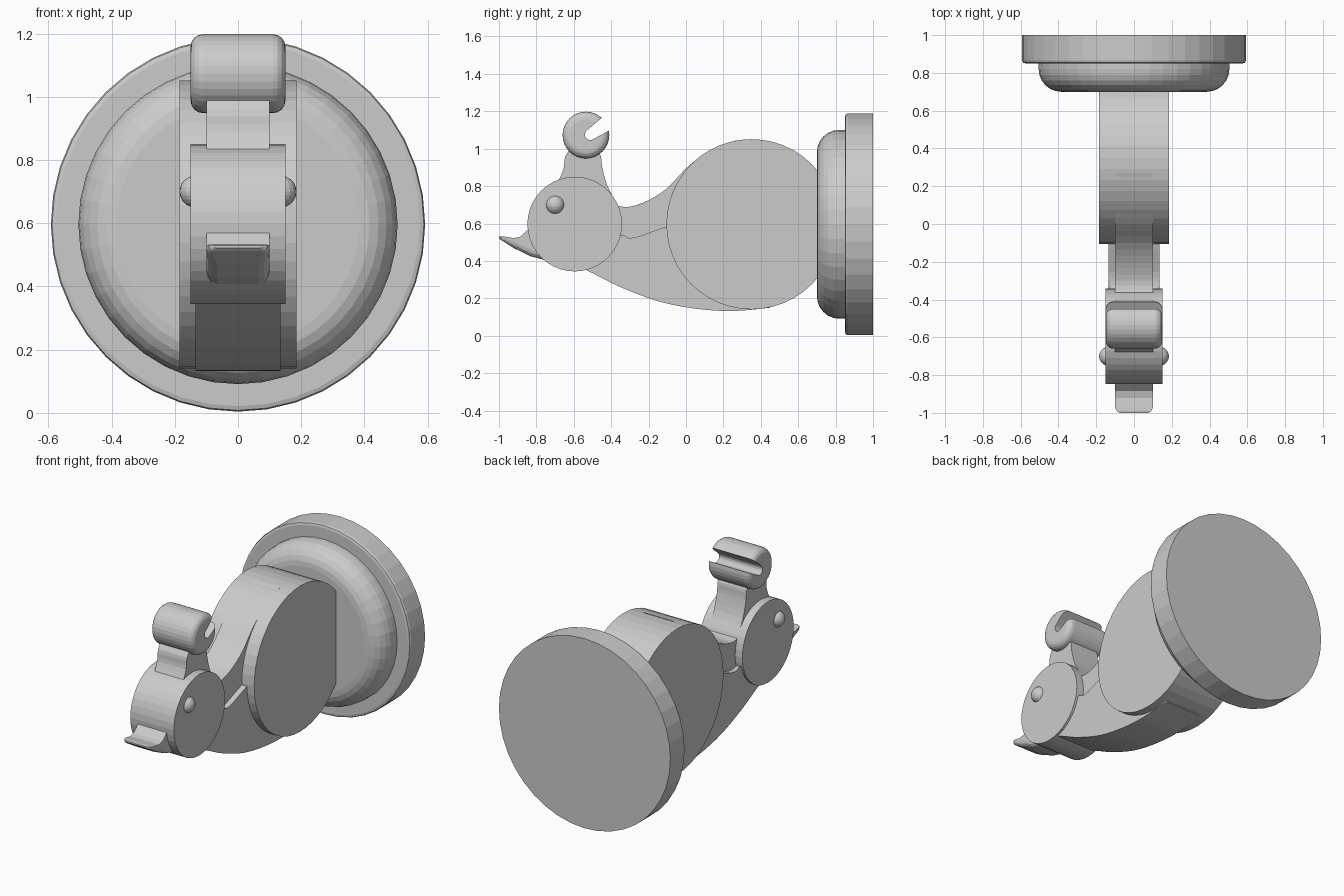
import bpy, bmesh
from math import sin, cos, pi, radians
from mathutils import Vector

if "Cube" in bpy.data.objects:
    bpy.data.objects.remove(bpy.data.objects["Cube"])


def finish(bm, name):
    bmesh.ops.recalc_face_normals(bm, faces=bm.faces)
    mesh = bpy.data.meshes.new(name)
    bm.to_mesh(mesh)
    bm.free()
    ob = bpy.data.objects.new(name, mesh)
    bpy.context.collection.objects.link(ob)
    return ob


def circle(cy, cz, r, n):
    return [(cy + r * cos(2 * pi * i / n), cz + r * sin(2 * pi * i / n)) for i in range(n)]


def smooth(pts, steps=4):
    # Catmull-Rom curve through the given side-view points
    p = [Vector(q) for q in [pts[0]] + pts + [pts[-1]]]
    out = []
    for a, b, c, d in zip(p, p[1:], p[2:], p[3:]):
        for i in range(steps):
            t = i / steps
            out.append(tuple(0.5 * (2 * b + (c - a) * t + (2 * a - 5 * b + 4 * c - d) * t * t
                                    + (3 * b - a - 3 * c + d) * t ** 3)))
    return out + [pts[-1]]


def prism(name, profile, half, bevel=0.0, segs=4):
    # side profile (y, z) extruded across x, with rounded rims
    bm = bmesh.new()
    rings = [[bm.verts.new((x, y, z)) for y, z in profile] for x in (-half, half)]
    caps = [bm.faces.new(r) for r in rings]
    n = len(profile)
    for i in range(n):
        j = (i + 1) % n
        bm.faces.new((rings[0][i], rings[0][j], rings[1][j], rings[1][i]))
    if bevel:
        rims = [e for f in caps for e in f.edges]
        bmesh.ops.bevel(bm, geom=rims, offset=bevel, segments=segs, profile=0.5,
                        affect='EDGES', clamp_overlap=False)
    return finish(bm, name)


def lathe(name, profile, cz, n):
    # (y, radius) profile turned around the y axis
    bm = bmesh.new()
    vs = [bm.verts.new((0, y, cz + r)) for y, r in profile]
    edges = [bm.edges.new(e) for e in zip(vs, vs[1:])]
    bmesh.ops.spin(bm, geom=vs + edges, cent=(0, 0, cz), axis=(0, 1, 0),
                   angle=2 * pi, steps=n, use_merge=False)
    bmesh.ops.remove_doubles(bm, verts=bm.verts, dist=1e-4)
    return finish(bm, name)


# wall disc and its rounded dome
lathe("wall_disc", [(1, 0), (1, .592), (.865, .592), (.854, .588), (.85, .575), (.85, 0)], .596, 40)
arc = [(.82 - .12 * sin(radians(a)), .385 + .12 * cos(radians(a))) for a in range(0, 91, 15)]
lathe("dome", [(.87, 0), (.87, .505)] + arc + [(.70, 0)], .596, 40)

# big round body
prism("body", circle(.35, .596, .455, 48), .185, .045)

# wide lower arm
lower = smooth([(-.62, .39), (-.5, .335), (-.35, .26), (-.15, .185), (.05, .145), (.25, .132), (.45, .15)])
upper = smooth([(.05, .62), (-.1, .585), (-.2, .55), (-.28, .525), (-.36, .53), (-.5, .6)], 3)
prism("lower_arm", lower + [(.45, .5)] + upper, .135, .012, 2)

# narrow ridge sweeping from the hub onto the body
ridge = smooth([(-.45, .73), (-.37, .697), (-.3, .69), (-.2, .725), (-.1, .79),
                (0, .895), (.1, .975), (.17, 1.012), (.27, 1.045)], 3)
prism("arm_ridge", ridge + [(.3, .4), (-.5, .45)], .1)

# hinge hub and pin
prism("hub", circle(-.595, .597, .253, 40), .15, .04)
for side in (-1, 1):
    bm = bmesh.new()
    bmesh.ops.create_uvsphere(bm, u_segments=20, v_segments=12, radius=.05)
    for v in bm.verts:
        v.co += Vector((side * .135, -.7, .7))
    finish(bm, "pin_right" if side > 0 else "pin_left")

# neck
left = smooth([(-.6, 1.02), (-.645, .96), (-.655, .89), (-.69, .81), (-.72, .72)], 3)
right = smooth([(-.36, .64), (-.37, .705), (-.42, .8), (-.448, .9), (-.455, .96), (-.48, 1.0)], 3)
prism("neck", left + [(-.6, .6)] + right, .1)

# clip with an angled open slot
clip = prism("clip", circle(-.535, 1.073, .125, 32), .15, .04)
slot = [(-.512 + .029 * cos(radians(a)), 1.075 + .029 * sin(radians(a))) for a in range(125, 301, 25)]
cutter = prism("slot_cutter", slot + [(-.412, 1.097), (-.35, 1.125), (-.39, 1.217), (-.45, 1.165)], .3)
cutter.hide_render = True
mod = clip.modifiers.new("slot", 'BOOLEAN')
mod.operation = 'DIFFERENCE'
mod.object = cutter
mod.solver = 'EXACT'
bpy.context.view_layer.objects.active = clip
clip.select_set(True)
bpy.ops.object.modifier_apply(modifier="slot")
bpy.data.objects.remove(cutter)

# release lip: U-shaped sections (y, top, bottom, half width)
rows = [(-1, .53, .522, .075), (-.99, .532, .512, .092), (-.97, .53, .5, .1), (-.92, .522, .468, .1),
        (-.885, .53, .452, .1), (-.86, .555, .44, .1), (-.83, .585, .425, .1), (-.7, .6, .39, .1)]
bm = bmesh.new()
rings = []
for y, top, bot, w in rows:
    r = min(.035, (top - bot) * .7)
    rt = [(w, top)] + [(w - r + r * cos(a), bot + r - r * sin(a)) for a in (0, pi / 6, pi / 3, pi / 2)]
    sec = rt + [(-x, z) for x, z in reversed(rt)]
    rings.append([bm.verts.new((x, y, z)) for x, z in sec])
for a, b in zip(rings, rings[1:]):
    for i in range(len(a)):
        j = (i + 1) % len(a)
        bm.faces.new((a[i], a[j], b[j], b[i]))
bm.faces.new(rings[0])
bm.faces.new(rings[-1])
finish(bm, "release_lip")
